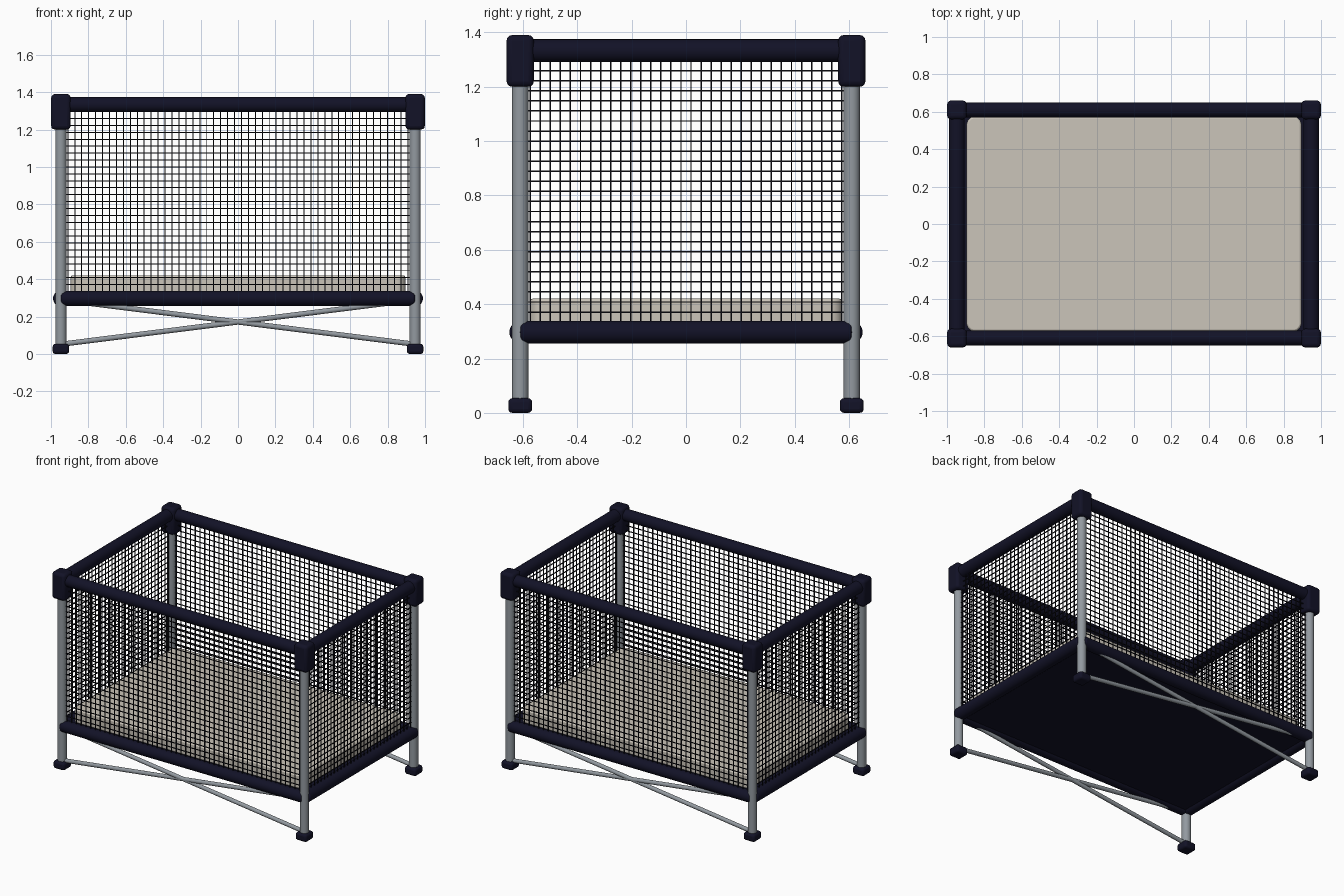
import bpy
import bmesh
import math
from mathutils import Vector

if "Cube" in bpy.data.objects:
    bpy.data.objects.remove(bpy.data.objects["Cube"], do_unlink=True)


def material(name, colour):
    m = bpy.data.materials.new(name)
    m.use_nodes = True
    m.diffuse_color = (*colour, 1)
    bsdf = m.node_tree.nodes["Principled BSDF"]
    bsdf.inputs["Base Color"].default_value = (*colour, 1)
    bsdf.inputs["Roughness"].default_value = 0.6
    return m


NAVY = material("navy fabric", (0.006, 0.006, 0.02))
METAL = material("grey metal", (0.29, 0.32, 0.35))
CREAM = material("cream mattress", (0.6, 0.56, 0.49))
BLACK = material("black netting", (0.004, 0.004, 0.007))

LEG_X, LEG_Y = 0.947, 0.61
RAIL_TOP, RAIL_LOW = 1.333, 0.297


def finish(obj, name, mat, bevel=0, segments=3):
    obj.name = name
    obj.data.materials.append(mat)
    if bevel:
        mod = obj.modifiers.new("soft edges", "BEVEL")
        mod.width, mod.segments = bevel, segments
        mod.limit_method = "ANGLE"
        mod.angle_limit = math.radians(40)
    bpy.ops.object.select_all(action="DESELECT")
    obj.select_set(True)
    bpy.context.view_layer.objects.active = obj
    bpy.ops.object.shade_smooth_by_angle(angle=math.radians(40))
    return obj


def box(name, centre, size, mat, bevel=0):
    bpy.ops.mesh.primitive_cube_add(size=1, location=centre)
    obj = bpy.context.object
    for v in obj.data.vertices:
        v.co = v.co * Vector(size)
    return finish(obj, name, mat, bevel)


def tube(name, start, end, radius, mat, bevel=0):
    start, end = Vector(start), Vector(end)
    axis = end - start
    bpy.ops.mesh.primitive_cylinder_add(vertices=24, radius=radius, depth=axis.length,
                                        location=(start + end) / 2)
    obj = bpy.context.object
    obj.rotation_mode = "QUATERNION"
    obj.rotation_quaternion = axis.to_track_quat("Z", "Y")
    return finish(obj, name, mat, bevel)


def netting(name, half_width, place, step=0.0375, wire=0.0052):
    """Grid of thin square wires; place maps (across, through, up) to the wall."""
    bm = bmesh.new()

    def wire_box(u, z, su, sz):
        cube = bmesh.ops.create_cube(bm, size=1)
        for v in cube["verts"]:
            v.co = place(u + v.co.x * su, v.co.y * wire, z + v.co.z * sz)

    height = RAIL_TOP - RAIL_LOW
    middle = (RAIL_TOP + RAIL_LOW) / 2
    columns = round(2 * half_width / step)
    rows = round(height / step)
    for i in range(columns + 1):
        wire_box(-half_width + 2 * half_width * i / columns, middle, wire, height)
    for j in range(rows + 1):
        wire_box(0, RAIL_LOW + height * j / rows, 2 * half_width, wire)
    bmesh.ops.recalc_face_normals(bm, faces=bm.faces)
    mesh = bpy.data.meshes.new(name)
    bm.to_mesh(mesh)
    bm.free()
    obj = bpy.data.objects.new(name, mesh)
    bpy.context.collection.objects.link(obj)
    mesh.materials.append(BLACK)


# Legs with feet and corner caps
for sx, side in ((1, "left"), (-1, "right")):
    for sy, end in ((-1, "front"), (1, "back")):
        x, y = sx * LEG_X, sy * LEG_Y
        tag = f"{end}_{side}"
        tube(f"leg_{tag}", (x, y, 0.02), (x, y, 1.3), 0.03, METAL)
        box(f"foot_{tag}", (x, y, 0.027), (0.088, 0.088, 0.054), NAVY, 0.015)
        box(f"corner_cap_{tag}", (x, y, 1.295), (0.104, 0.1, 0.19), NAVY, 0.02)

# Long rails, braces and netting on front and back
for sy, end in ((-1, "front"), (1, "back")):
    y = sy * LEG_Y
    for z, level in ((RAIL_TOP, "top"), (RAIL_LOW, "bottom")):
        tube(f"{level}_rail_{end}", (-LEG_X, y, z), (LEG_X, y, z), 0.04, NAVY, 0.012)
    for s, way in ((1, "rising_left"), (-1, "rising_right")):
        tube(f"brace_{end}_{way}", (-s * LEG_X, y, 0.052), (s * LEG_X, y, 0.29), 0.014, METAL)
    netting(f"netting_{end}", LEG_X, lambda u, t, z, y=y: (u, y + t, z))

# Short rails and netting on the sides
for sx, side in ((1, "left"), (-1, "right")):
    x = sx * LEG_X
    for z, level in ((RAIL_TOP, "top"), (RAIL_LOW, "bottom")):
        tube(f"{level}_rail_{side}", (x, -LEG_Y, z), (x, LEG_Y, z), 0.042, NAVY, 0.012)
    netting(f"netting_{side}", LEG_Y, lambda u, t, z, x=x: (x + t, u, z))

# Floor panel and mattress with rounded corners
box("floor_panel", (0, 0, 0.3), (2 * LEG_X, 2 * LEG_Y, 0.05), NAVY)
bpy.ops.mesh.primitive_cube_add(size=1, location=(0, 0, 0.37))
mattress = bpy.context.object
bm = bmesh.new()
bm.from_mesh(mattress.data)
for v in bm.verts:
    v.co = v.co * Vector((1.79, 1.15, 0.1))
upright = [e for e in bm.edges if abs(e.verts[0].co.z - e.verts[1].co.z) > 0.05]
bmesh.ops.bevel(bm, geom=upright, offset=0.045, segments=6, profile=0.5, affect="EDGES")
bm.to_mesh(mattress.data)
bm.free()
finish(mattress, "mattress", CREAM, 0.01, 2)
